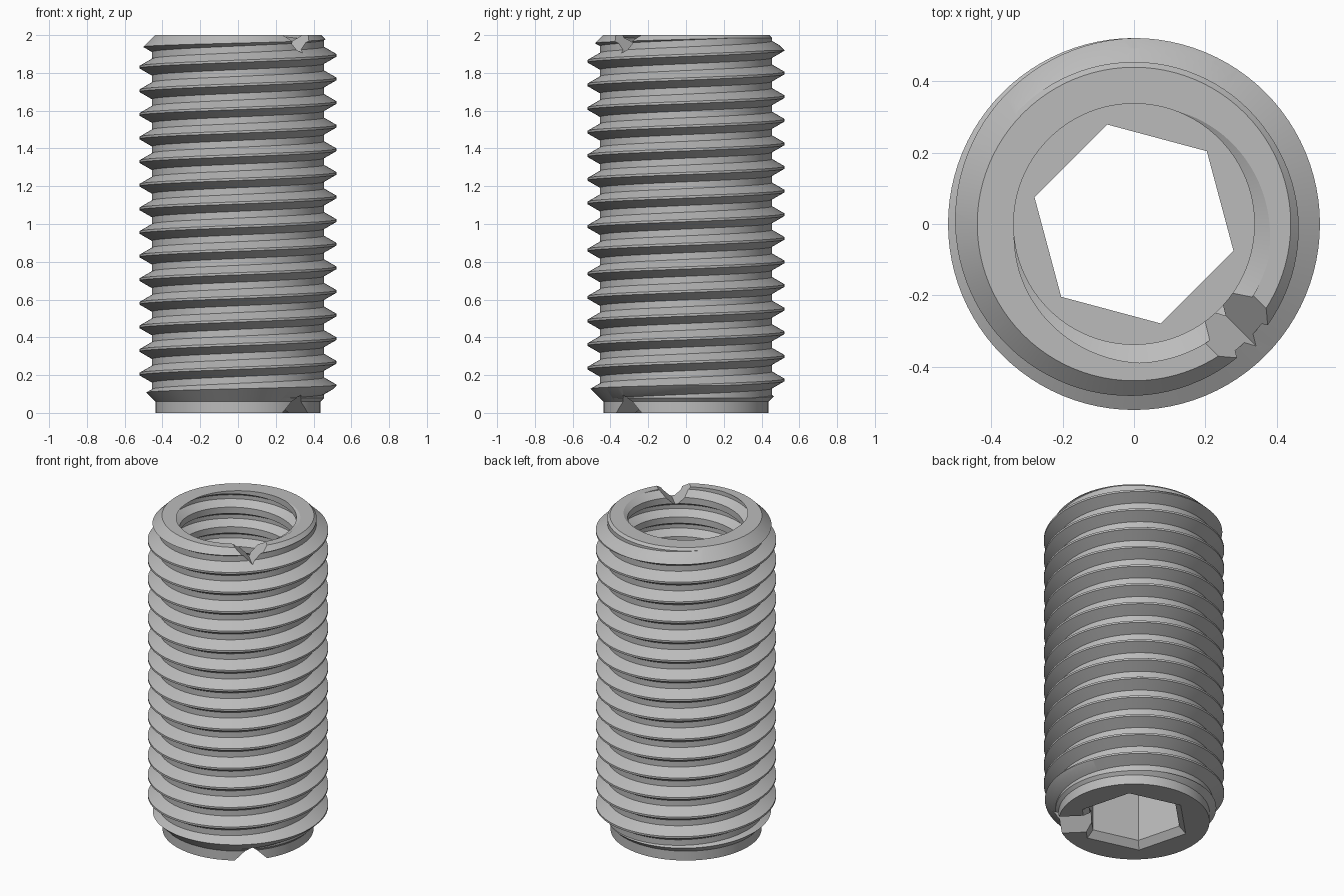
import bpy, bmesh
from math import cos, sin, pi, radians
from mathutils import Matrix

if "Cube" in bpy.data.objects:
    bpy.data.objects.remove(bpy.data.objects["Cube"])

PITCH, PHASE, STEPS = 0.125, 0.018, 96
HEIGHT, SOCKET_DEPTH = 2.0, 0.4

steel = bpy.data.materials.new("plain grey steel")
steel.use_nodes = True
steel.diffuse_color = (0.5, 0.5, 0.5, 1)
steel.node_tree.nodes["Principled BSDF"].inputs["Base Color"].default_value = (0.5, 0.5, 0.5, 1)


def finish(name, bm):
    bmesh.ops.recalc_face_normals(bm, faces=bm.faces[:])
    mesh = bpy.data.meshes.new(name)
    bm.to_mesh(mesh)
    bm.free()
    mesh.materials.append(steel)
    obj = bpy.data.objects.new(name, mesh)
    bpy.context.collection.objects.link(obj)
    return obj


def threaded_rod(name, root, crest, flat):
    """Solid right-handed screw that overshoots both ends of the insert."""
    half = flat + (crest - root) * 0.577
    profile = [(root, -half), (crest, -flat), (crest, flat), (root, half)]
    turns = range(-3, int(HEIGHT / PITCH) + 3)
    bm = bmesh.new()
    columns = []
    for i in range(STEPS):
        a = 2 * pi * i / STEPS
        columns.append([bm.verts.new((r * cos(a), r * sin(a), PHASE + PITCH * (t + i / STEPS) + dz))
                        for t in turns for r, dz in profile])
    rows = len(columns[0])
    for i in range(STEPS):
        # the last column meets the first one a full pitch higher
        shift = len(profile) if i == STEPS - 1 else 0
        left, right = columns[i], columns[(i + 1) % STEPS]
        for k in range(rows - 1 - shift):
            bm.faces.new((left[k], right[k + shift], right[k + 1 + shift], left[k + 1]))
    # close each end with a fan to the axis
    rims = [e for e in bm.edges if e.is_boundary]
    for z, low in ((-0.4, True), (HEIGHT + 0.4, False)):
        tip = bm.verts.new((0, 0, z))
        for e in rims:
            if (e.verts[0].co.z < HEIGHT / 2) == low:
                bm.faces.new((e.verts[0], e.verts[1], tip))
    return finish(name, bm)


def stacked(name, sections, sides, turn=0.0):
    """Solid made of regular rings given as (radius, height)."""
    bm = bmesh.new()
    rings = [[bm.verts.new((r * cos(turn + 2 * pi * i / sides), r * sin(turn + 2 * pi * i / sides), z))
              for i in range(sides)] for r, z in sections]
    for a, b in zip(rings, rings[1:]):
        for i in range(sides):
            j = (i + 1) % sides
            bm.faces.new((a[i], a[j], b[j], b[i]))
    bm.faces.new(rings[0])
    bm.faces.new(rings[-1])
    return finish(name, bm)


def notch(name, z):
    """Square bar on edge, lying radially across the front left of the rim."""
    bm = bmesh.new()
    bmesh.ops.create_cube(bm, size=1)
    side = 0.095 * 2 ** 0.5
    bm.transform(Matrix.Rotation(radians(-45), 4, 'Z') @ Matrix.Translation((0.45, 0, z))
                 @ Matrix.Rotation(radians(45), 4, 'X') @ Matrix.Diagonal((0.6, side, side, 1)))
    return finish(name, bm)


def combine(target, tool, operation):
    mod = target.modifiers.new("cut", 'BOOLEAN')
    mod.operation, mod.solver, mod.object = operation, 'EXACT', tool
    bpy.context.view_layer.objects.active = target
    bpy.ops.object.modifier_apply(modifier=mod.name)
    bpy.data.objects.remove(tool)


# Outer thread, trimmed to the chamfered ends and the plain lower collar
body = threaded_rod("threaded_insert", 0.455, 0.522, 0.006)
envelope = stacked("end_envelope", [(0.437, 0), (0.437, 0.06), (0.56, 0.183),
                                    (0.56, HEIGHT - 0.12), (0.44, HEIGHT)], STEPS)
combine(body, envelope, 'INTERSECT')

# Inner thread, stopping at a flat floor above the socket
bore = threaded_rod("inner_thread", 0.338, 0.39, 0.0125)
limit = stacked("bore_limit", [(0.6, SOCKET_DEPTH), (0.6, HEIGHT + 0.2)], 32)
combine(bore, limit, 'INTERSECT')
combine(body, bore, 'DIFFERENCE')

# Hexagonal drive socket with a chamfered mouth
socket = stacked("hex_socket", [(0.37, -0.04), (0.289, 0.041), (0.289, SOCKET_DEPTH + 0.1)],
                 6, radians(45))
combine(body, socket, 'DIFFERENCE')

# V notches in both rims
for label, z in (("upper_notch", HEIGHT), ("lower_notch", 0)):
    combine(body, notch(label, z), 'DIFFERENCE')

bpy.ops.object.select_all(action='DESELECT')
body.select_set(True)
bpy.context.view_layer.objects.active = body
bpy.ops.object.shade_smooth_by_angle(angle=radians(25))
